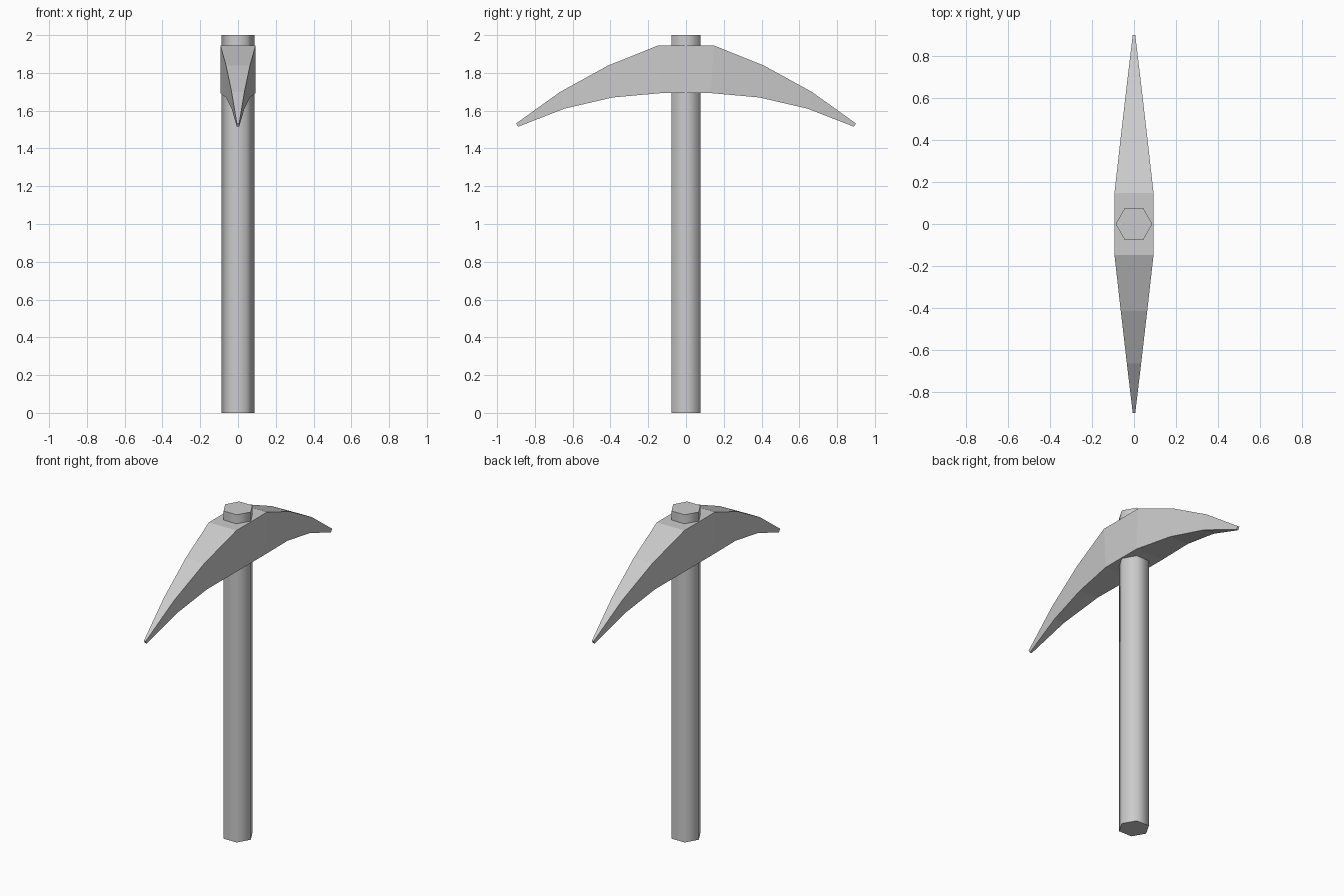
import bpy, bmesh, math
from mathutils import Matrix

if "Cube" in bpy.data.objects:
    bpy.data.objects.remove(bpy.data.objects["Cube"])

# Handle: hexagonal shaft with smooth sides and flat ends
bm = bmesh.new()
bmesh.ops.create_cone(bm, cap_ends=True, segments=6, radius1=0.0875, radius2=0.0875,
                      depth=2.0,
                      matrix=Matrix.Translation((0, 0, 1)) @ Matrix.Rotation(math.radians(90), 4, 'Z'))
mesh = bpy.data.meshes.new("handle")
bm.to_mesh(mesh)
bm.free()
# Put two corners on the x axis
xmax = max(v.co.x for v in mesh.vertices)
if xmax < 0.08:
    mesh.transform(Matrix.Rotation(math.radians(30), 4, 'Z'))
for p in mesh.polygons:
    p.use_smooth = len(p.vertices) == 4
for e in mesh.edges:
    a, b = (mesh.vertices[i].co for i in e.vertices)
    e.use_edge_sharp = abs(a.z - b.z) < 0.01
handle = bpy.data.objects.new("handle", mesh)
bpy.context.collection.objects.link(handle)

# Pick head: curved, tapering bar lofted through four-sided sections
# (top y, top z, bottom y, bottom z, half width)
half = [(0.148, 1.945, 0.132, 1.693, 0.093),
        (0.414, 1.838, 0.388, 1.670, 0.063),
        (0.665, 1.700, 0.643, 1.611, 0.034),
        (0.900, 1.532, 0.889, 1.515, 0.006)]
sections = [(-a, b, -c, d, w) for a, b, c, d, w in reversed(half)] + half

bm = bmesh.new()
rings = [[bm.verts.new(co) for co in ((-w, ty, tz), (w, ty, tz), (w, by, bz), (-w, by, bz))]
         for ty, tz, by, bz, w in sections]
for r, s in zip(rings, rings[1:]):
    for i in range(4):
        j = (i + 1) % 4
        bm.faces.new((r[i], r[j], s[j], s[i]))
bm.faces.new(rings[0])
bm.faces.new(rings[-1])
bmesh.ops.recalc_face_normals(bm, faces=bm.faces)
mesh = bpy.data.meshes.new("pick_head")
bm.to_mesh(mesh)
bm.free()
head = bpy.data.objects.new("pick_head", mesh)
bpy.context.collection.objects.link(head)
